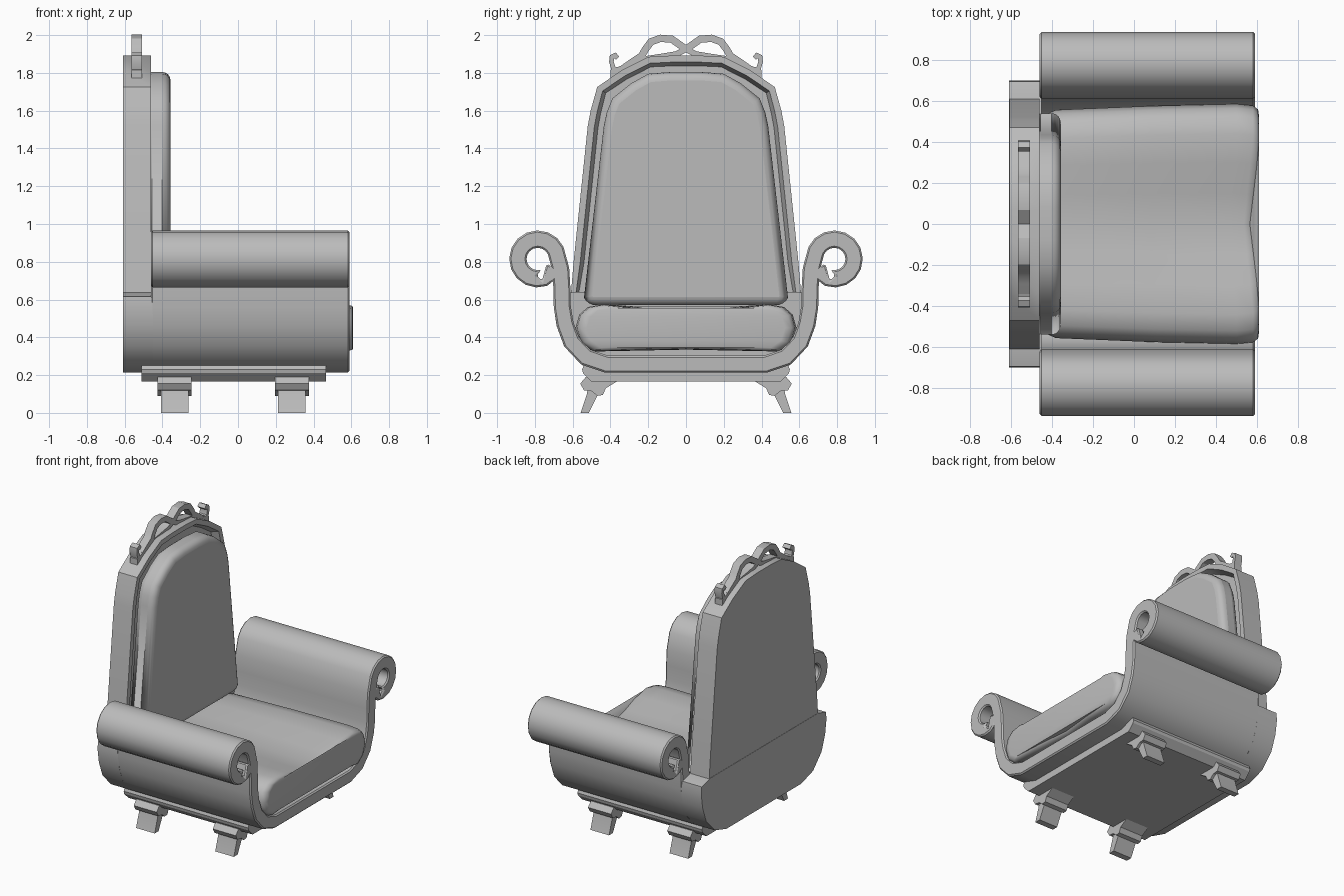
import bpy, bmesh, math
from mathutils import Vector

cube = bpy.data.objects.get("Cube")
if cube:
    bpy.data.objects.remove(cube)

grey = bpy.data.materials.new("plain grey")
grey.use_nodes = True
grey.diffuse_color = (0.5, 0.5, 0.5, 1)
grey.node_tree.nodes["Principled BSDF"].inputs["Base Color"].default_value = (0.5, 0.5, 0.5, 1)


def finish(name, bm, bevel=0, segments=1, angle=30):
    """Turn a bmesh into a named object with an optional edge bevel."""
    bmesh.ops.recalc_face_normals(bm, faces=bm.faces)
    mesh = bpy.data.meshes.new(name)
    bm.to_mesh(mesh)
    bm.free()
    mesh.materials.append(grey)
    obj = bpy.data.objects.new(name, mesh)
    bpy.context.collection.objects.link(obj)
    bpy.ops.object.select_all(action='DESELECT')
    obj.select_set(True)
    bpy.context.view_layer.objects.active = obj
    if bevel:
        mod = obj.modifiers.new("edge", 'BEVEL')
        mod.width, mod.segments = bevel, segments
        mod.limit_method = 'ANGLE'
        mod.angle_limit = math.radians(50)
    bpy.ops.object.shade_smooth_by_angle(angle=math.radians(angle))
    return obj


def mirror(half):
    """Complete a right-hand outline that runs from bottom to top."""
    return half + [(-y, z) for y, z in reversed(half) if y > 0]


def prism(outline, x0, x1):
    """Extrude a (y, z) outline along x; returns the bmesh and its front face."""
    bm = bmesh.new()
    back = [bm.verts.new((x0, y, z)) for y, z in outline]
    front = [bm.verts.new((x1, y, z)) for y, z in outline]
    n = len(outline)
    for i in range(n):
        j = (i + 1) % n
        bm.faces.new((back[i], back[j], front[j], front[i]))
    bm.faces.new(back)
    return bm, bm.faces.new(front)


def ribbon(path, half):
    """Outline of a band of constant thickness along a (y, z) path."""
    pts = [Vector(p) for p in path]
    left, right = [], []
    for i, p in enumerate(pts):
        a = (p - pts[i - 1]).normalized() if i else None
        b = (pts[i + 1] - p).normalized() if i < len(pts) - 1 else None
        t = ((a or b) + (b or a)).normalized()
        off = Vector((-t.y, t.x)) * half / max(0.6, t.dot(a or b))
        left.append(tuple(p + off))
        right.append(tuple(p - off))
    return left + right[::-1]


# Scrolled shell: seat floor and both arms in one continuous band
scroll = [(0.785 + 0.105 * math.cos(math.radians(a)), 0.815 + 0.105 * math.sin(math.radians(a)))
          for a in range(155, -136, -22)]
arm = [(0.42, 0.258), (0.53, 0.295), (0.605, 0.375), (0.64, 0.47), (0.655, 0.56),
       (0.657, 0.66), (0.663, 0.76)] + scroll + [(0.75, 0.745)]
path = [(-y, z) for y, z in reversed(arm)] + arm
bm, _ = prism(ribbon(path, 0.045), -0.46, 0.59)
finish("scrolled_shell", bm, 0.014)

# Lower back block, continuing the shell's outer outline
base = [(0.42, 0.213), (0.55, 0.253), (0.645, 0.352), (0.685, 0.46), (0.70, 0.56),
        (0.695, 0.615), (0.60, 0.64)]
bm, _ = prism(mirror(base), -0.61, -0.45)
finish("lower_back", bm)

# Tall back frame with chamfered rim and recessed field
frame = [(0.615, 0.56), (0.595, 0.8), (0.52, 1.52), (0.505, 1.6), (0.47, 1.725),
         (0.34, 1.815), (0.2, 1.885), (0.07, 1.892)]
bm, front = prism(mirror(frame), -0.608, -0.46)
for thick, depth in ((0.025, 0.02), (0.035, 0.0), (0.02, -0.05)):
    bmesh.ops.inset_region(bm, faces=[front], thickness=thick, depth=depth)
finish("back_frame", bm)

# Back cushion
pad = [(0.52, 0.57), (0.54, 0.61), (0.435, 1.52), (0.42, 1.59), (0.39, 1.665),
       (0.29, 1.745), (0.2, 1.795), (0.08, 1.805)]
bm, _ = prism(mirror(pad), -0.5, -0.357)
finish("back_cushion", bm, 0.045, 4, 45)

# Seat cushion: lofted sections, dipped in the middle and dented at the front
half = [(0, 0.335), (0.25, 0.33), (0.5, 0.325), (0.56, 0.37), (0.585, 0.45), (0.565, 0.52),
        (0.52, 0.56), (0.44, 0.575), (0.3, 0.56), (0.15, 0.525), (0, 0.508)]
section = mirror(half)
bm = bmesh.new()
rings = []
for x, s, grow in ((-0.44, 0.9, 0), (-0.38, 0.97, 0), (0.1, 1, 0.5), (0.5, 1, 1),
                   (0.58, 0.98, 1), (0.605, 0.93, 1), (0.61, 0.84, 1)):
    ring = []
    for y, z in section:
        dip = max(0, 1 - abs(y) / 0.42)
        rise = (1 - grow) * 0.03 * dip if z > 0.45 else 0
        ring.append(bm.verts.new((x - 0.045 * grow * dip, y * (0.35 + 0.65 * s) * (0.97 + 0.03 * grow),
                                  0.45 + (z + rise - 0.45) * s)))
    rings.append(ring)
for a, b in zip(rings, rings[1:]):
    for i in range(len(a)):
        j = (i + 1) % len(a)
        bm.faces.new((a[i], a[j], b[j], b[i]))
# close both ends with strips joining mirrored points
for ring in (rings[0], rings[-1]):
    n, top = len(ring), len(half) - 1
    for i in range(top):
        quad = [ring[i], ring[i + 1], ring[(n - i - 1) % n], ring[(n - i) % n]]
        bm.faces.new(list(dict.fromkeys(quad)))
finish("seat_cushion", bm, 0, 1, 50)

# Plinth under the shell
plinth = [(0.5, 0.165), (0.545, 0.21), (0.55, 0.23), (0.54, 0.255)]
bm, _ = prism(mirror(plinth), -0.51, 0.465)
finish("plinth", bm)

# Legs: a stepped bracket and a splayed foot at each corner
bracket = [(0.36, 0.17), (0.53, 0.19), (0.56, 0.155), (0.54, 0.12), (0.5, 0.115),
           (0.47, 0.09), (0.44, 0.095), (0.425, 0.13)]
foot = [(0.45, 0.13), (0.52, 0.13), (0.525, 0.1), (0.558, 0), (0.515, 0), (0.47, 0.09)]
for x, end in ((-0.335, "rear"), (0.285, "front")):
    for side, label in ((1, "left"), (-1, "right")):
        for part, outline, w in (("bracket", bracket, 0.09), ("foot", foot, 0.073)):
            bm, _ = prism([(side * y, z) for y, z in outline], x - w, x + w)
            finish(f"{end}_{label}_leg_{part}", bm)

# Carved crest: paired arches with a small curled hook on either side
arch = [(0, 1.925), (0.035, 1.95), (0.075, 1.978), (0.135, 1.983), (0.185, 1.965),
        (0.215, 1.925), (0.235, 1.89), (0.28, 1.86), (0.33, 1.825)]
sill = [(0, 1.925), (0.05, 1.9), (0.14, 1.885), (0.24, 1.87)]
hook = [(0.3, 1.835), (0.35, 1.81), (0.385, 1.825), (0.395, 1.86), (0.392, 1.885),
        (0.375, 1.893), (0.362, 1.878)]
for side, label in ((1, "left"), (-1, "right")):
    for part, line, w in (("arch", arch, 0.019), ("sill", sill, 0.015), ("hook", hook, 0.012)):
        bm, _ = prism([(side * y, z) for y, z in ribbon(line, w)], -0.565, -0.508)
        finish(f"crest_{label}_{part}", bm)
    bm, _ = prism([(side * y, z) for y, z in ((0.31, 1.79), (0.4, 1.75), (0.4, 1.815), (0.34, 1.84))],
                  -0.565, -0.508)
    finish(f"crest_{label}_hook_base", bm)
